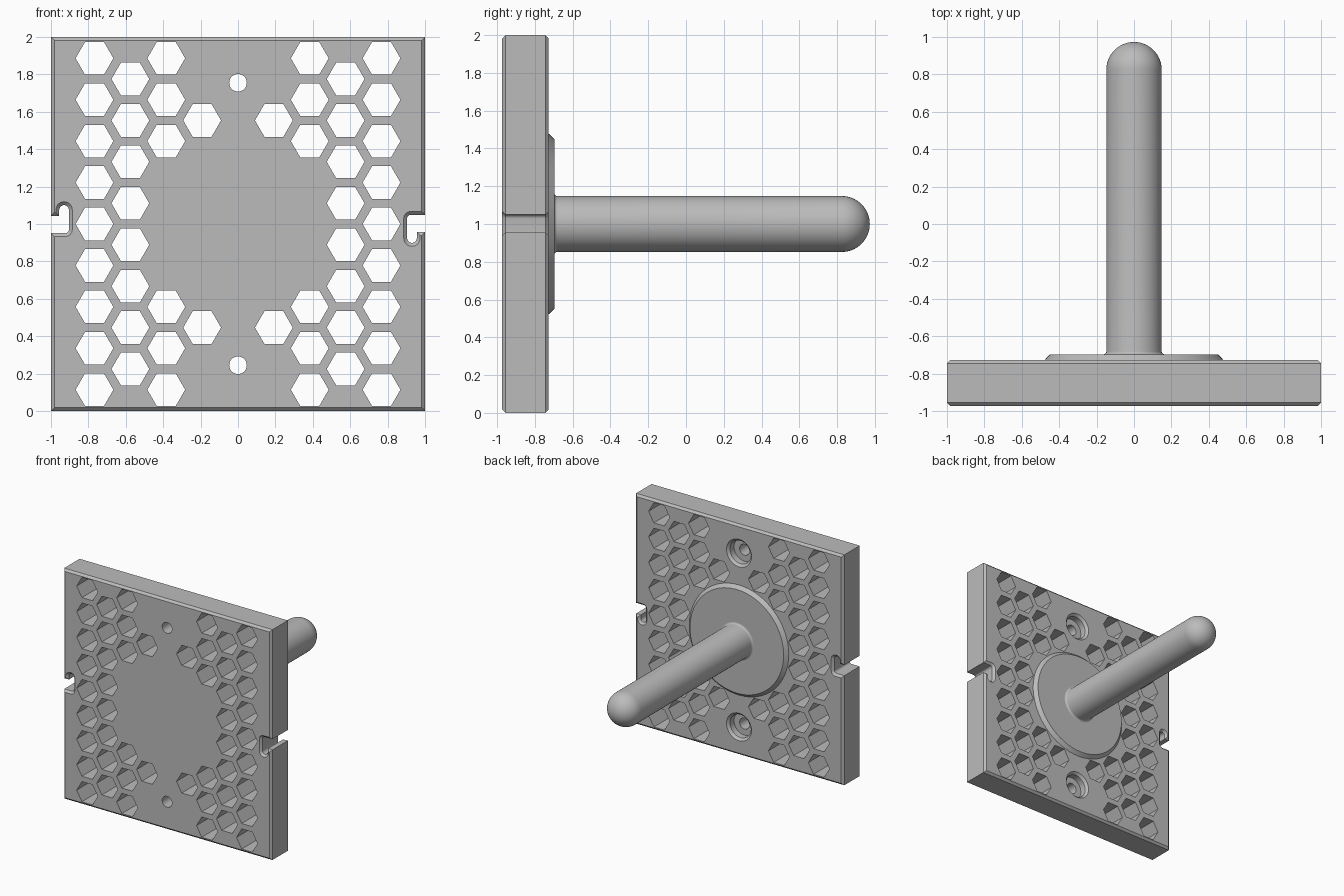
import bpy, bmesh, math
from mathutils import Vector

if "Cube" in bpy.data.objects:
    bpy.data.objects.remove(bpy.data.objects["Cube"], do_unlink=True)

FRONT, BACK, FACE = -0.973, -0.727, -0.697   # plate front, plate back, flange face
CHAMFER = 0.018
PITCH, HEX_R = 0.2215, 0.101
SCREW_Z = 0.755                              # screw offset from the centre

grey = bpy.data.materials.new("light_grey")
grey.use_nodes = True
grey.diffuse_color = (0.5, 0.5, 0.5, 1)
grey.node_tree.nodes["Principled BSDF"].inputs["Base Color"].default_value = (0.5, 0.5, 0.5, 1)


def finish(name, bm):
    bmesh.ops.recalc_face_normals(bm, faces=bm.faces)
    mesh = bpy.data.meshes.new(name)
    bm.to_mesh(mesh)
    bm.free()
    mesh.materials.append(grey)
    obj = bpy.data.objects.new(name, mesh)
    bpy.context.collection.objects.link(obj)
    return obj


def activate(obj):
    bpy.ops.object.select_all(action='DESELECT')
    obj.select_set(True)
    bpy.context.view_layer.objects.active = obj


def prism(bm, outline, y0, y1):
    """Extrude an (x, z) outline along y."""
    face = bm.faces.new([bm.verts.new((x, y0, z)) for x, z in outline])
    ext = bmesh.ops.extrude_face_region(bm, geom=[face])["geom"]
    moved = [v for v in ext if isinstance(v, bmesh.types.BMVert)]
    bmesh.ops.translate(bm, verts=moved, vec=(0, y1 - y0, 0))


def lathe(name, profile, z, steps=64):
    """Spin an (r, y) profile around a y-directed axis at height z."""
    bm = bmesh.new()
    verts = [bm.verts.new((r, y, z)) for r, y in profile]
    edges = [bm.edges.new(pair) for pair in zip(verts, verts[1:])]
    bmesh.ops.spin(bm, geom=verts + edges, cent=(0, 0, z), axis=(0, 1, 0),
                   angle=math.tau, steps=steps)
    bmesh.ops.remove_doubles(bm, verts=bm.verts, dist=1e-5)
    return finish(name, bm)


def arc(cx, cy, r, a0, a1, n):
    angles = [math.radians(a0 + (a1 - a0) * i / n) for i in range(n + 1)]
    return [(cx + r * math.cos(a), cy + r * math.sin(a)) for a in angles]


def cut(target, cutter):
    cutter.hide_render = True
    mod = target.modifiers.new("cut", 'BOOLEAN')
    mod.operation, mod.solver, mod.object = 'DIFFERENCE', 'EXACT', cutter
    activate(target)
    bpy.ops.object.modifier_apply(modifier=mod.name)
    bpy.data.objects.remove(cutter, do_unlink=True)


# Plate outline: one side with its hooked slot, repeated by a half turn
side = [(-1, -1), (-1, -0.049)]
side += arc(-0.924, -0.029, 0.02, -90, 0, 4)
side += arc(-0.93, 0.075, 0.026, 0, 180, 10)
side += [(-0.956, 0.044), (-1, 0.044), (-1, 1)]
outline = side + [(-x, -z) for x, z in side]
bm = bmesh.new()
prism(bm, [(x, z + 1) for x, z in outline], FRONT, BACK)
rims = [e for e in bm.edges if abs(e.verts[0].co.y - e.verts[1].co.y) < 1e-5]
bmesh.ops.bevel(bm, geom=rims, offset=CHAMFER, offset_type='OFFSET', segments=1,
                affect='EDGES', clamp_overlap=False)
plate = finish("plate", bm)

# Honeycomb holes, leaving room for the flange and the screws
bm = bmesh.new()
for col in range(-4, 5):
    for row in range(-5, 5):
        x = col * PITCH * math.sqrt(3) / 2
        z = (row + 0.5 * (col % 2)) * PITCH
        clear_of_screw = math.hypot(x, abs(z) - SCREW_Z) > 0.25
        if col and abs(z) < 0.9 and math.hypot(x, z) > 0.58 and clear_of_screw:
            prism(bm, arc(x, z + 1, HEX_R, 0, 300, 5), FRONT - 0.1, BACK + 0.1)
cut(plate, finish("honeycomb_cutter", bm))

# Screw holes with a stepped recess at the back
for sign in (-1, 1):
    cutter = lathe("screw_cutter", [
        (0, FRONT - 0.1), (0.047, FRONT - 0.1), (0.047, BACK - 0.075), (0.1, BACK - 0.075),
        (0.1, BACK - 0.02), (0.12, BACK), (0.12, BACK + 0.1), (0, BACK + 0.1)],
        1 + sign * SCREW_Z, 32)
    cut(plate, cutter)

# Chamfered round flange
flange = lathe("flange", [(0, BACK - 0.02), (0.478, BACK - 0.02), (0.478, BACK),
                          (0.45, FACE), (0, FACE)], 1)

# Round-ended peg with a small fillet at its root
R, FILLET, TIP = 0.148, 0.016, 0.973
profile = [(0, FACE - 0.01), (R + FILLET, FACE - 0.01)]
profile += arc(R + FILLET, FACE + FILLET, FILLET, 270, 180, 5)
profile += arc(0, TIP - R, R, 0, 90, 14)[:-1] + [(0, TIP)]
peg = lathe("peg", profile, 1)

for obj in (plate, flange, peg):
    activate(obj)
    bpy.ops.object.shade_smooth_by_angle(angle=math.radians(30))
